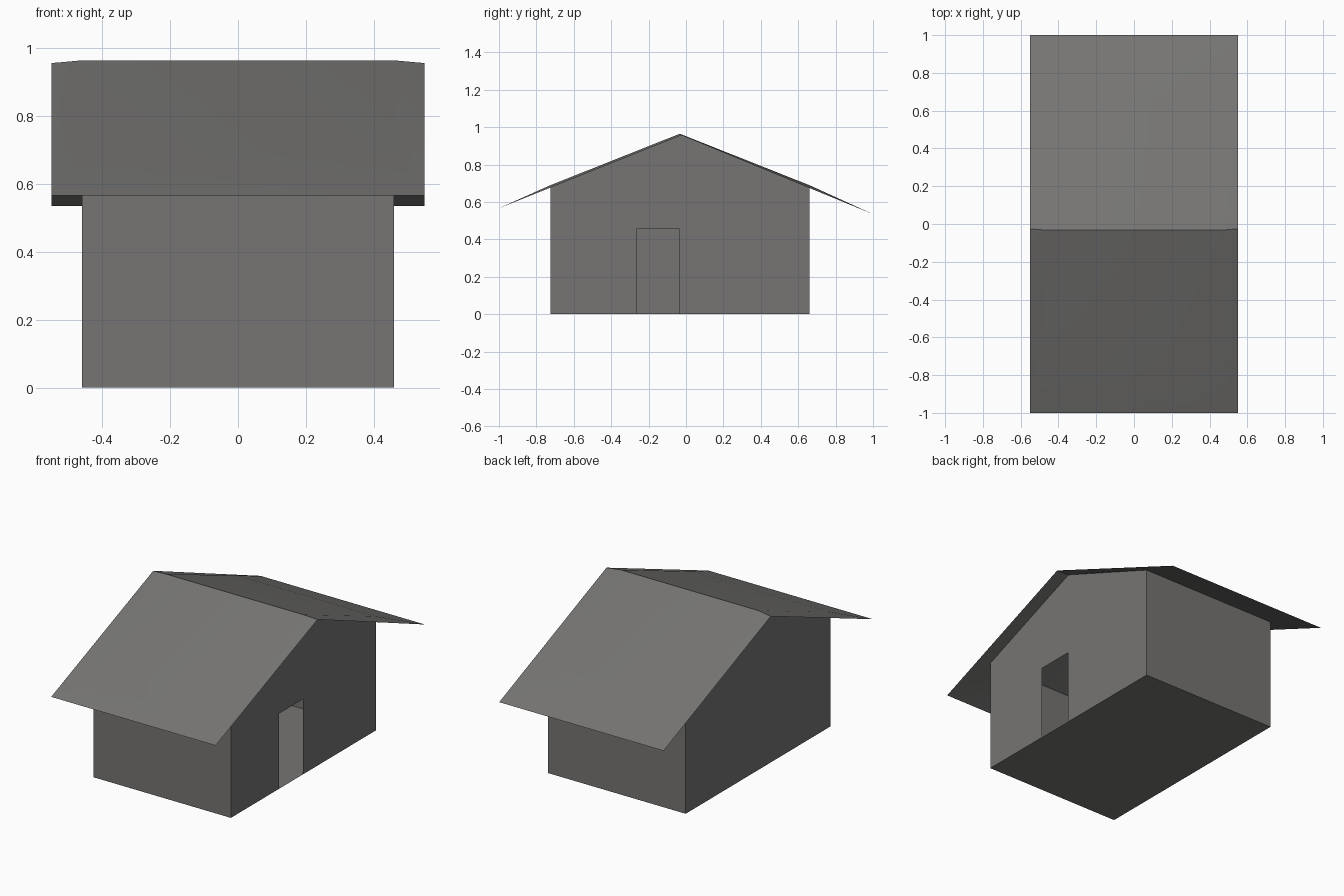
import bpy, bmesh, math

if "Cube" in bpy.data.objects:
    bpy.data.objects.remove(bpy.data.objects["Cube"])

W = 0.46                      # half width of the walls
FRONT, BACK = -0.725, 0.66    # wall positions in y
EAVE, RIDGE_Y, RIDGE_Z = 0.69, -0.033, 0.965

gray = bpy.data.materials.new("stone gray")
gray.diffuse_color = (0.18, 0.177, 0.172, 1)
gray.use_nodes = True
gray.node_tree.nodes["Principled BSDF"].inputs["Base Color"].default_value = gray.diffuse_color


def make_object(name, polygons):
    """Build one sheet-surface object from a list of polygons."""
    bm = bmesh.new()
    for poly in polygons:
        bm.faces.new([bm.verts.new(p) for p in poly])
    bmesh.ops.remove_doubles(bm, verts=bm.verts[:], dist=0.0005)
    bmesh.ops.recalc_face_normals(bm, faces=bm.faces[:])
    me = bpy.data.meshes.new(name)
    bm.to_mesh(me)
    bm.free()
    me.materials.append(gray)
    ob = bpy.data.objects.new(name, me)
    bpy.context.collection.objects.link(ob)
    return ob


# hollow walls: gable profiles in (y, z), the right one notched for the doorway
gable = [(BACK, 0), (BACK, EAVE), (RIDGE_Y, RIDGE_Z), (FRONT, EAVE), (FRONT, 0)]
doorway = [(-0.265, 0), (-0.265, 0.455), (-0.035, 0.455), (-0.035, 0)]
walls = [
    [(-W, y, z) for y, z in gable],
    [(W, y, z) for y, z in gable + doorway],
]
for y in (FRONT, BACK):
    walls.append([(-W, y, 0), (W, y, 0), (W, y, EAVE), (-W, y, EAVE)])
make_object("walls", walls)

# floor
make_object("floor", [[(-W, FRONT, 0), (W, FRONT, 0), (W, BACK, 0), (-W, BACK, 0)]])

# roof: panels over the walls with a slightly drooping overhang all round
R = 0.55
panels = []
for y_wall, y_edge, z_edge in ((FRONT, -1, 0.567), (BACK, 1, 0.535)):
    panels.append([(-W, RIDGE_Y, RIDGE_Z), (W, RIDGE_Y, RIDGE_Z),
                   (W, y_wall, EAVE), (-W, y_wall, EAVE)])
    panels.append([(-W, y_wall, EAVE), (W, y_wall, EAVE),
                   (R, y_edge, z_edge), (-R, y_edge, z_edge)])
    for s in (-1, 1):
        panels.append([(s * W, RIDGE_Y, RIDGE_Z), (s * W, y_wall, EAVE),
                       (s * R, y_edge, z_edge), (s * R, -0.025, 0.957)])
roof = make_object("roof", panels)
# make the open sheet face upward
bm = bmesh.new()
bm.from_mesh(roof.data)
bm.normal_update()
bmesh.ops.reverse_faces(bm, faces=[f for f in bm.faces if f.normal.z < 0])
bm.to_mesh(roof.data)
bm.free()
bpy.context.view_layer.objects.active = roof
roof.select_set(True)
bpy.ops.object.shade_smooth_by_angle(angle=math.radians(30))
